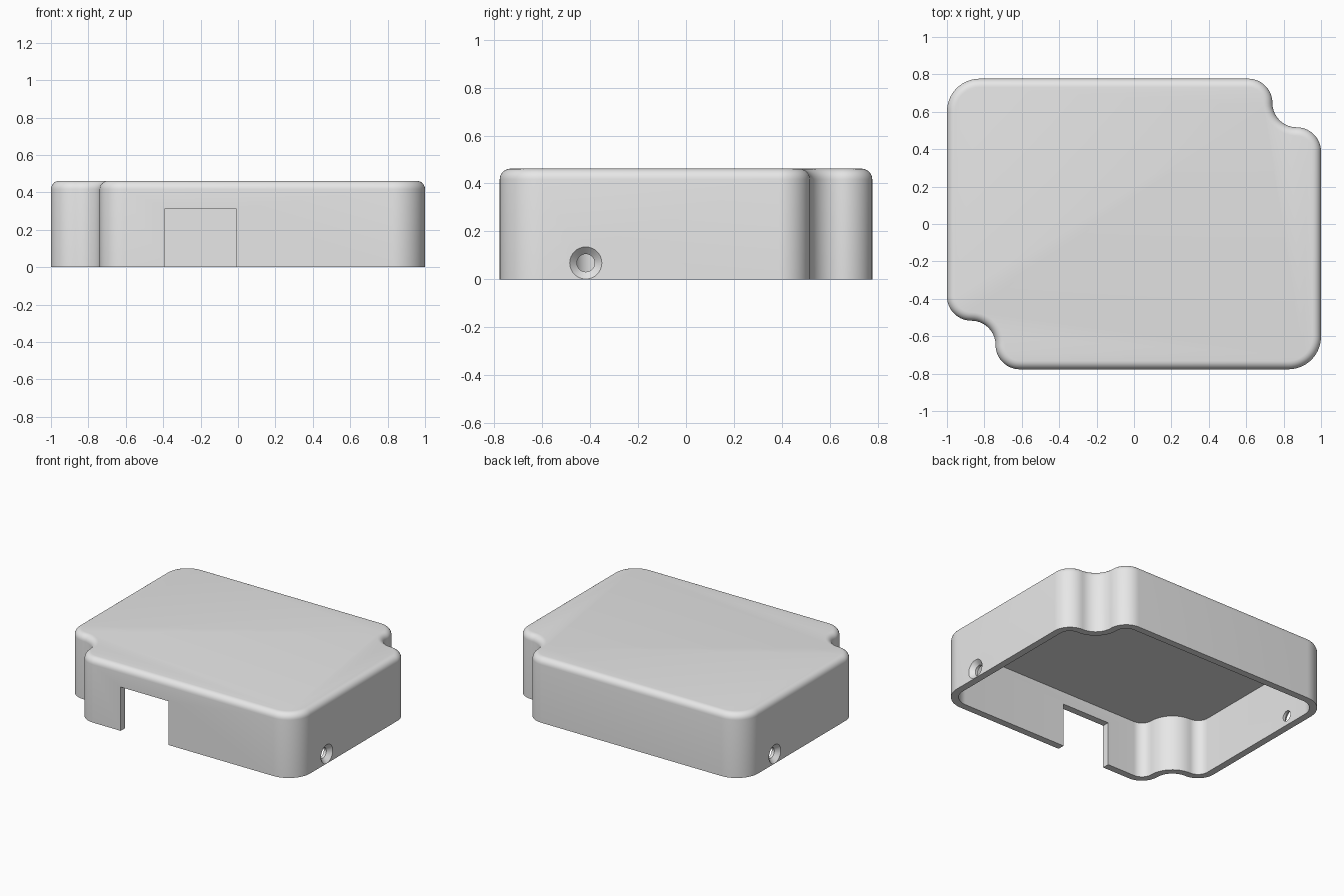
import bpy, bmesh
from math import pi, sin, cos, radians
from mathutils import Vector, Matrix

default = bpy.data.objects.get("Cube")
if default:
    bpy.data.objects.remove(default, do_unlink=True)

HX, HY, HEIGHT = 1.0, 0.777, 0.462
WALL, CEILING, EDGE = 0.05, 0.405, 0.045
CORNER, NOTCH = 0.175, 0.13

grey = bpy.data.materials.new("light grey")
grey.use_nodes = True
grey.diffuse_color = (0.8, 0.8, 0.8, 1)
grey.node_tree.nodes["Principled BSDF"].inputs["Base Color"].default_value = (0.8, 0.8, 0.8, 1)


def arc(cx, cy, r, start, end, steps=14):
    angles = [radians(start + (end - start) * i / steps) for i in range(steps + 1)]
    return [(cx + r * cos(a), cy + r * sin(a)) for a in angles]


def outline(inset):
    """Footprint shrunk by inset: two round corners and two scooped ones."""
    r, n = CORNER - inset, NOTCH - inset
    nx, ny = HX - NOTCH, HY - NOTCH
    half = arc(HX - CORNER, CORNER - HY, r, -90, 0)
    half += arc(nx, ny - 2 * NOTCH, n, 0, 90)
    half += arc(nx, ny, NOTCH + inset, 270, 180)[1:-1]
    half += arc(nx - 2 * NOTCH, ny, n, 0, 90)
    return half + [(-x, -y) for x, y in half]


def make_object(name, bm):
    bmesh.ops.recalc_face_normals(bm, faces=bm.faces)
    mesh = bpy.data.meshes.new(name)
    bm.to_mesh(mesh)
    bm.free()
    mesh.materials.append(grey)
    obj = bpy.data.objects.new(name, mesh)
    bpy.context.collection.objects.link(obj)
    return obj


def shell():
    # Rings run from the ceiling, down inside, under the rim and up to the lid
    levels = [(WALL, CEILING), (WALL, 0), (0, 0)]
    for i in range(7):
        a = pi / 2 * i / 6
        levels.append((EDGE * (1 - cos(a)), HEIGHT - EDGE * (1 - sin(a))))
    bm = bmesh.new()
    rings = [[bm.verts.new((x, y, z)) for x, y in outline(d)] for d, z in levels]
    for lower, upper in zip(rings, rings[1:]):
        for i in range(len(lower)):
            bm.faces.new((lower[i - 1], lower[i], upper[i], upper[i - 1]))
    bm.faces.new(rings[0])
    bm.faces.new(rings[-1])
    return make_object("enclosure_shell", bm)


def opening_cutter():
    bm = bmesh.new()
    bmesh.ops.create_cube(bm, size=1, matrix=Matrix.Translation((-0.2, -HY, 0.1075))
                          @ Matrix.Diagonal((0.38, 0.3, 0.415, 1)))
    return make_object("opening_cutter", bm)


def screw_cutter(side):
    # Countersunk hole: a spun profile of (x distance, radius)
    profile = [(0.85, 0.037), (0.97, 0.037), (1.0, 0.067), (1.05, 0.067)]
    bm = bmesh.new()
    rings = []
    for x, r in profile:
        rings.append([bm.verts.new((side * x, side * (r * cos(a) - 0.418), 0.0685 + r * sin(a)))
                      for a in [2 * pi * i / 32 for i in range(32)]])
    for lower, upper in zip(rings, rings[1:]):
        for i in range(32):
            bm.faces.new((lower[i - 1], lower[i], upper[i], upper[i - 1]))
    bm.faces.new(rings[0])
    bm.faces.new(rings[-1])
    return make_object("screw_cutter", bm)


# Cut the cable opening and the two screw holes
box = shell()
bpy.ops.object.select_all(action="DESELECT")
box.select_set(True)
bpy.context.view_layer.objects.active = box
for cutter in (opening_cutter(), screw_cutter(1), screw_cutter(-1)):
    cutter.hide_render = True
    mod = box.modifiers.new("cut", "BOOLEAN")
    mod.operation = "DIFFERENCE"
    mod.solver = "EXACT"
    mod.object = cutter
    bpy.ops.object.modifier_apply(modifier=mod.name)
    bpy.data.objects.remove(cutter, do_unlink=True)

bpy.ops.object.shade_smooth_by_angle(angle=radians(30))
